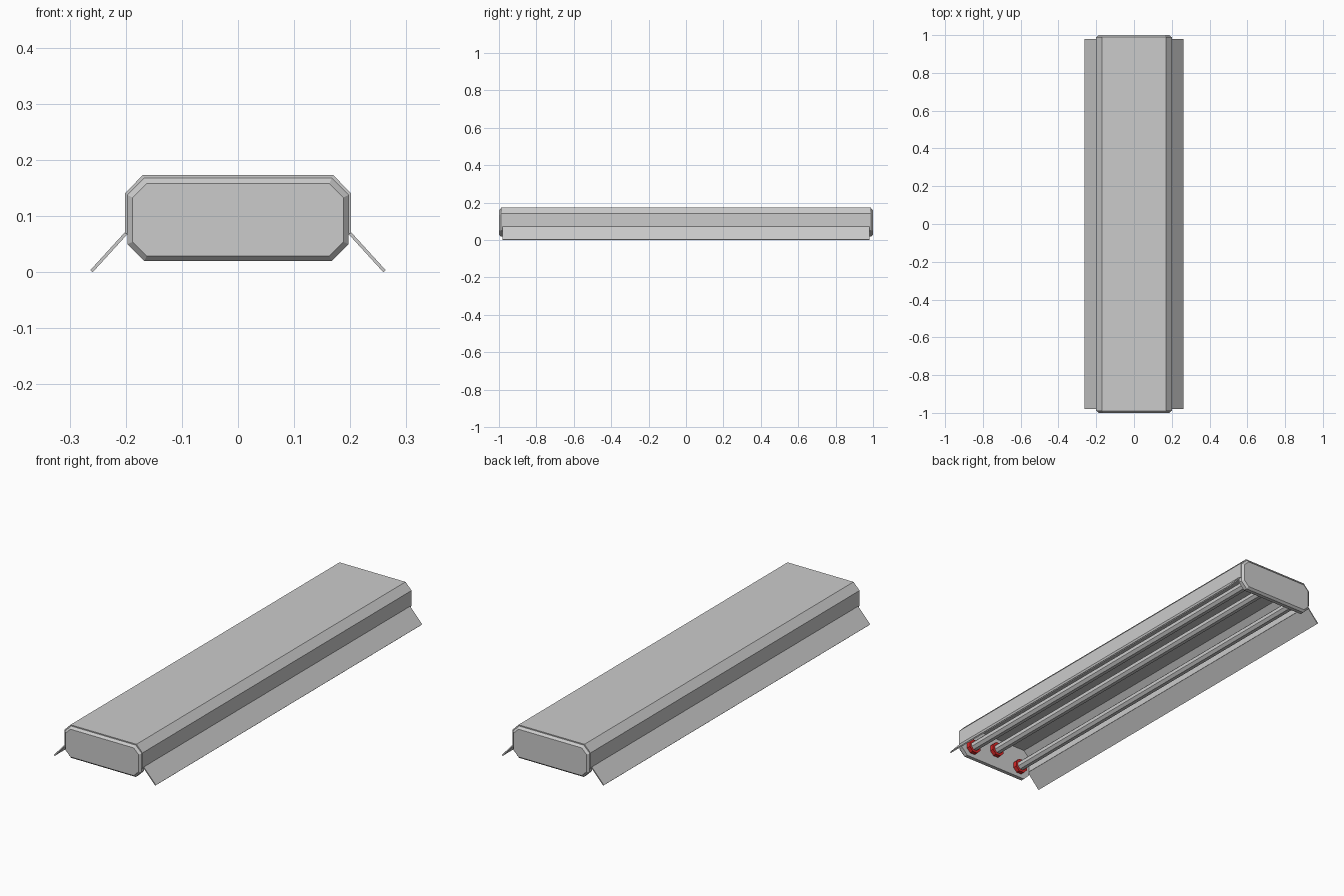
import bpy, bmesh, math
from mathutils import Matrix

if "Cube" in bpy.data.objects:
    bpy.data.objects.remove(bpy.data.objects["Cube"])


def finish(bm, name, mat=None):
    bmesh.ops.recalc_face_normals(bm, faces=bm.faces)
    me = bpy.data.meshes.new(name)
    bm.to_mesh(me)
    bm.free()
    ob = bpy.data.objects.new(name, me)
    bpy.context.collection.objects.link(ob)
    if mat:
        me.materials.append(mat)
    return ob


def extrude_y(name, profile, y0, y1):
    """Extrude a closed x/z profile along y."""
    bm = bmesh.new()
    face = bm.faces.new([bm.verts.new((x, y0, z)) for x, z in profile])
    ext = bmesh.ops.extrude_face_region(bm, geom=[face])
    moved = [g for g in ext["geom"] if isinstance(g, bmesh.types.BMVert)]
    bmesh.ops.translate(bm, verts=moved, vec=(0, y1 - y0, 0))
    return finish(bm, name)


def rod(name, x, z, radius, y0, y1, mat=None):
    """Eight-sided cylinder lying along y."""
    bm = bmesh.new()
    rot = (Matrix.Translation((x, (y0 + y1) / 2, z))
           @ Matrix.Rotation(math.pi / 2, 4, 'X')
           @ Matrix.Rotation(math.pi / 8, 4, 'Z'))
    bmesh.ops.create_cone(bm, cap_ends=True, segments=8, radius1=radius,
                          radius2=radius, depth=abs(y1 - y0), matrix=rot)
    return finish(bm, name, mat)


def octagon(w, z0, z1, c):
    half = [(w - c, z0), (w, z0 + c), (w, z1 - c), (w - c, z1)]
    return half + [(-x, z) for x, z in reversed(half)]


red = bpy.data.materials.new("socket_red")
red.diffuse_color = (0.7, 0.02, 0.02, 1)
red.use_nodes = True
red.node_tree.nodes["Principled BSDF"].inputs["Base Color"].default_value = red.diffuse_color

# Housing: thin chamfered channel, open underneath
outer = [(0.201, 0.069), (0.201, 0.141), (0.170, 0.173)]
inner = [(0.197, 0.069), (0.197, 0.138), (0.167, 0.168)]
mirror = lambda pts: [(-x, z) for x, z in reversed(pts)]
extrude_y("housing", outer + mirror(outer) + inner_left
          if (inner_left := [(-x, z) for x, z in inner] + inner[::-1]) else [],
          -0.99, 0.99)

# Angled side flaps
for side, label in ((1, "right"), (-1, "left")):
    flap = [(0.201, 0.072), (0.263, 0.004), (0.259, 0.0), (0.197, 0.068)]
    extrude_y(label + "_flap", [(side * x, z) for x, z in flap], -0.98, 0.98)

# End caps with a chamfered outer rim
for side, label in ((-1, "front"), (1, "back")):
    bm = bmesh.new()
    rings = []
    for y, shape in ((0.972, octagon(0.197, 0.020, 0.168, 0.030)),
                     (0.990, octagon(0.197, 0.020, 0.168, 0.030)),
                     (1.000, octagon(0.188, 0.029, 0.158, 0.025))):
        rings.append([bm.verts.new((x, side * y, z)) for x, z in shape])
    for a, b in zip(rings, rings[1:]):
        for i in range(8):
            j = (i + 1) % 8
            bm.faces.new((a[i], a[j], b[j], b[i]))
    bm.faces.new(rings[0])
    bm.faces.new(rings[-1])
    finish(bm, label + "_end_cap")

# Lamp tubes and their red sockets
for x, z in ((-0.137, 0.070), (0.0, 0.106), (0.137, 0.070)):
    rod("lamp_tube", x, z, 0.022, -0.96, 0.96)
    for side in (-1, 1):
        rod("socket", x, z, 0.034, side * 0.974, side * 0.953, red)
